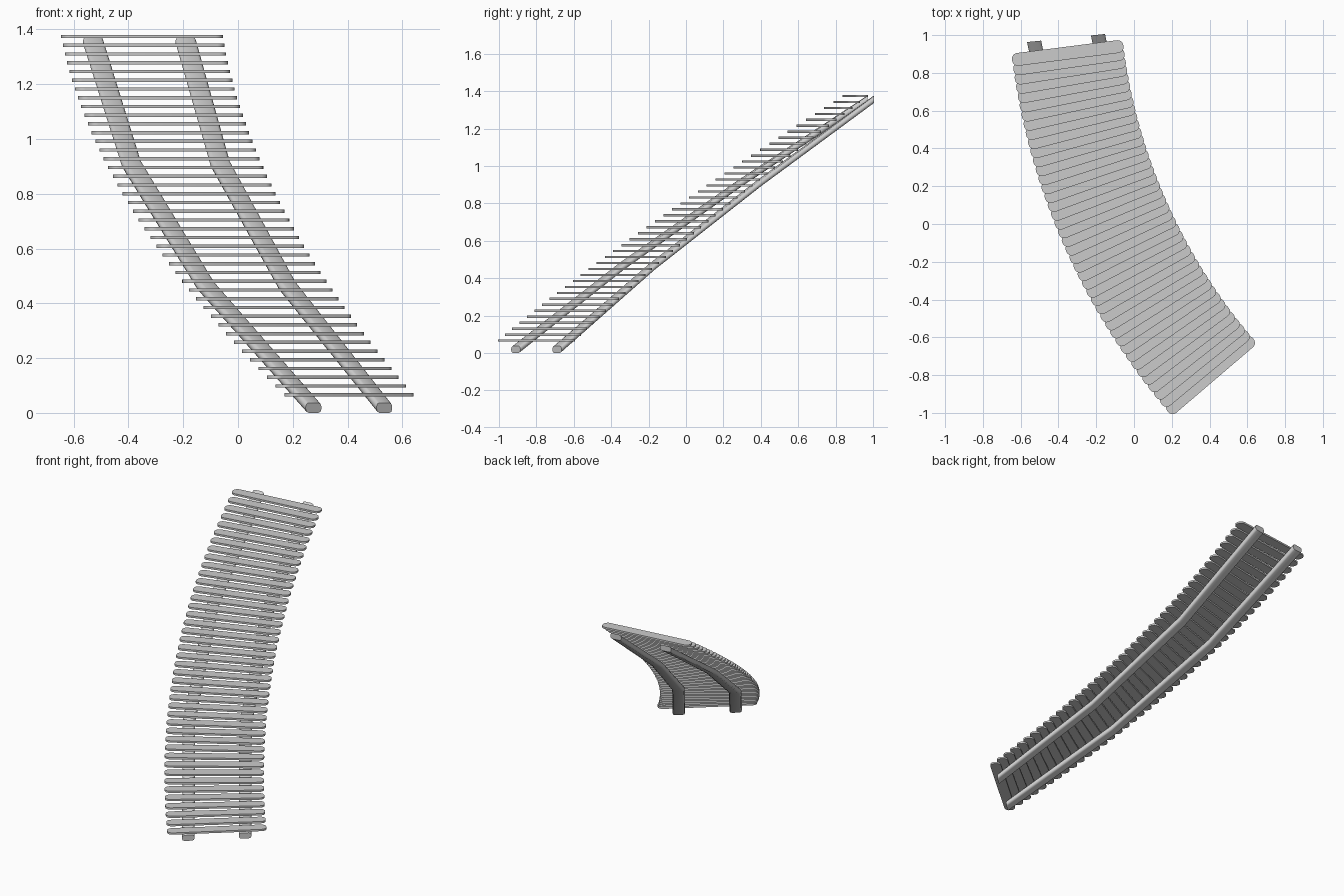
import bpy
import bmesh
from math import sin, cos, pi, radians
from mathutils import Vector

cube = bpy.data.objects.get("Cube")
if cube:
    bpy.data.objects.remove(cube, do_unlink=True)

# Curve of the stair in plan
CENTRE = Vector((2.887, 1.32, 0))
RADIUS = 3.264
START, END = radians(40.5), radians(7.3)
STEPS = 42
LOW, HIGH = 0.06, 1.368

grey = bpy.data.materials.new("light grey")
grey.use_nodes = True
colour = (0.6, 0.6, 0.6, 1)
grey.diffuse_color = colour
grey.node_tree.nodes["Principled BSDF"].inputs["Base Color"].default_value = colour


def on_arc(angle, radius, z):
    return CENTRE + Vector((-radius * cos(angle), -radius * sin(angle), z))


def loft(name, rings, smooth_angle):
    """Join closed rings of points into a capped solid."""
    bm = bmesh.new()
    loops = [[bm.verts.new(p) for p in ring] for ring in rings]
    n = len(loops[0])
    for a, b in zip(loops, loops[1:]):
        for i in range(n):
            j = (i + 1) % n
            bm.faces.new((a[i], a[j], b[j], b[i]))
    bm.faces.new(loops[0][::-1])
    bm.faces.new(loops[-1])
    bmesh.ops.recalc_face_normals(bm, faces=bm.faces)
    mesh = bpy.data.meshes.new(name)
    bm.to_mesh(mesh)
    bm.free()
    mesh.materials.append(grey)
    obj = bpy.data.objects.new(name, mesh)
    bpy.context.collection.objects.link(obj)
    bpy.ops.object.select_all(action='DESELECT')
    obj.select_set(True)
    bpy.context.view_layer.objects.active = obj
    bpy.ops.object.shade_smooth_by_angle(angle=radians(smooth_angle))
    return obj


def rounded_box(half_w, half_h, r, segments):
    """Outline of a rectangle with rounded corners."""
    points = []
    for corner in range(4):
        sx = 1 if corner in (0, 3) else -1
        sy = 1 if corner < 2 else -1
        for k in range(segments + 1):
            a = (corner + k / segments) * pi / 2
            points.append((sx * (half_w - r) + r * cos(a),
                           sy * (half_h - r) + r * sin(a)))
    return points


# Treads: thin planks with rounded ends, fanned along the arc
plank = rounded_box(0.297, 0.034, 0.03, 5)
for i in range(STEPS):
    t = i / (STEPS - 1)
    angle = START + (END - START) * t
    z = LOW + (HIGH - LOW) * t
    mid = on_arc(angle, RADIUS, 0)
    across = Vector((cos(angle), sin(angle), 0))
    along = Vector((-sin(angle), cos(angle), 0))
    rings = [[mid + across * u + along * v + Vector((0, 0, h)) for u, v in plank]
             for h in (z, z + 0.012)]
    loft(f"tread_{i + 1:02d}", rings, 30)

# Stringers: two beams of three straight lengths under the treads
section = rounded_box(0.0375, 0.0185, 0.014, 2)
for name, offset in (("left_stringer", -0.17), ("right_stringer", 0.17)):
    rings = []
    for k in range(4):
        t = k / 3
        angle = START + (radians(5.9) - START) * t
        mid = on_arc(angle, RADIUS + offset, 0.0185 + 1.336 * t)
        across = Vector((cos(angle), sin(angle), 0))
        rings.append([mid + across * u + Vector((0, 0, v)) for u, v in section])
    loft(name, rings, 50)
